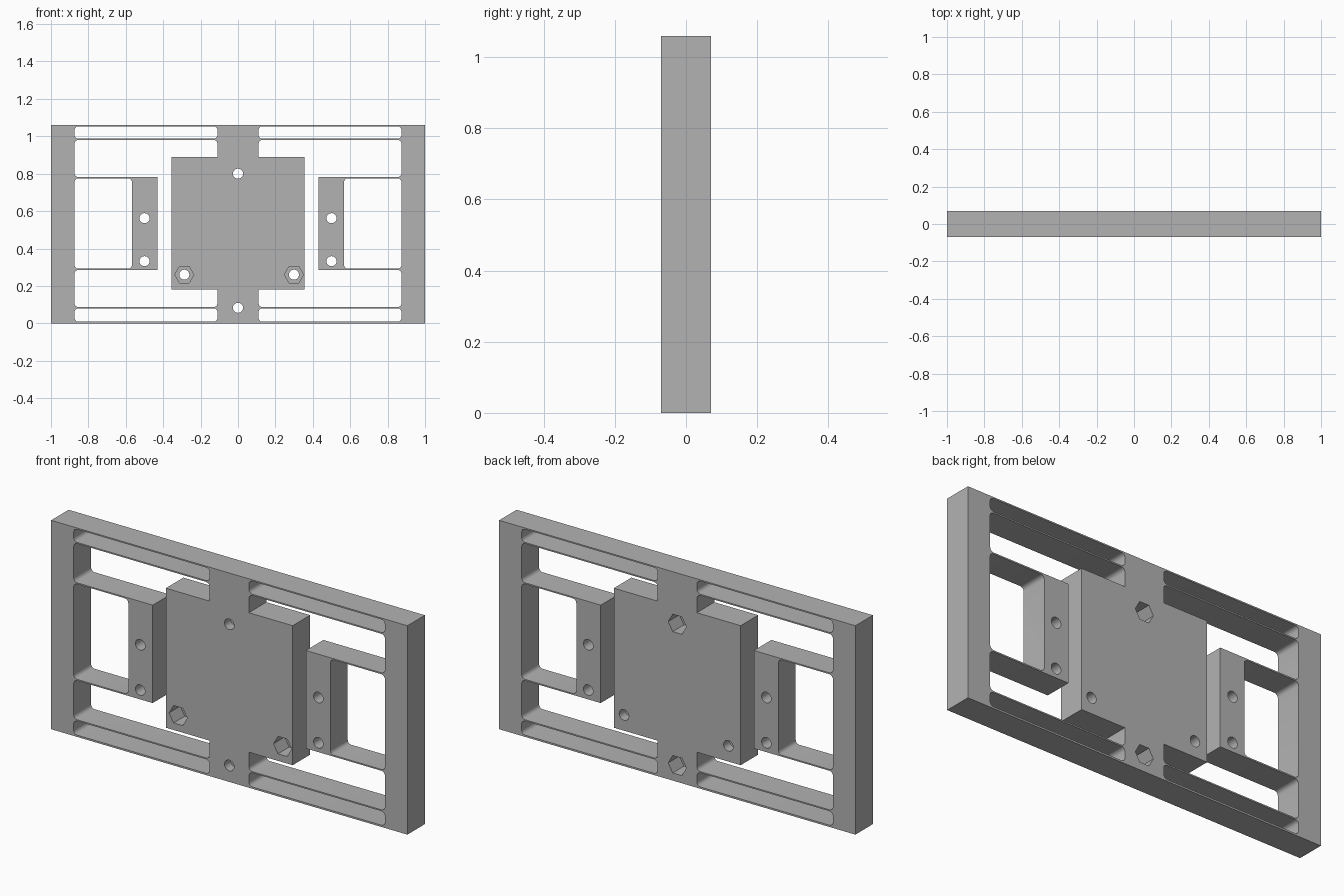
import bpy, bmesh, math
from mathutils import Vector

cube = bpy.data.objects.get("Cube")
if cube:
    bpy.data.objects.remove(cube)

H, D = 1.06, 0.14            # plate height and depth
INNER, STEM = 0.874, 0.11    # inner edge of the side rails, half width of the stem
POCKET = 0.09                # depth of the nut pockets

grey = bpy.data.materials.new("plain grey")
grey.use_nodes = True
grey.diffuse_color = (0.45, 0.45, 0.45, 1)
grey.node_tree.nodes["Principled BSDF"].inputs["Base Color"].default_value = grey.diffuse_color


def rounded(points, r=0.02, steps=4):
    """Outline of (x, z, round?) corners, with the flagged ones turned into arcs."""
    out = []
    for i, (x, z, is_round) in enumerate(points):
        p = Vector((x, z))
        if not is_round:
            out.append(p)
            continue
        a = (Vector(points[i - 1][:2]) - p).normalized() * r
        b = (Vector(points[(i + 1) % len(points)][:2]) - p).normalized() * r
        centre = p + a + b
        for k in range(steps + 1):
            t = k / steps * math.pi / 2
            out.append(centre - b * math.cos(t) - a * math.sin(t))
    return out


def rect(x0, x1, z0, z1, r=0.0):
    corners = [(x0, z0, r > 0), (x1, z0, r > 0), (x1, z1, r > 0), (x0, z1, r > 0)]
    return rounded(corners, r)


def ngon(x, z, r, n):
    return [Vector((x + r * math.cos(k * math.tau / n), z + r * math.sin(k * math.tau / n)))
            for k in range(n)]


def mirror(outline):
    return [Vector((-p.x, p.y)) for p in outline]


def prisms(name, items):
    """One object made of outlines extruded along y; items are (outline, y0, y1)."""
    bm = bmesh.new()
    for outline, y0, y1 in items:
        face = bm.faces.new([bm.verts.new((p.x, y0, p.y)) for p in outline])
        ext = bmesh.ops.extrude_face_region(bm, geom=[face])["geom"]
        moved = [v for v in ext if isinstance(v, bmesh.types.BMVert)]
        bmesh.ops.translate(bm, verts=moved, vec=(0, y1 - y0, 0))
    bmesh.ops.recalc_face_normals(bm, faces=bm.faces)
    mesh = bpy.data.meshes.new(name)
    bm.to_mesh(mesh)
    bm.free()
    mesh.materials.append(grey)
    obj = bpy.data.objects.new(name, mesh)
    bpy.context.collection.objects.link(obj)
    return obj


def cut(obj, cutter):
    cutter.hide_render = True
    mod = obj.modifiers.new("cut", "BOOLEAN")
    mod.operation, mod.solver, mod.object = "DIFFERENCE", "EXACT", cutter
    bpy.context.view_layer.objects.active = obj
    bpy.ops.object.modifier_apply(modifier=mod.name)
    bpy.data.objects.remove(cutter)


# Solid plate
stage = prisms("flexure_stage", [(rect(-1, 1, 0, H), -D / 2, D / 2)])

# Openings on one side: thin slots, clamp window, and the gap around the centre block
gap = rounded([
    (STEM, 0.98, True), (INNER, 0.98, True), (INNER, 0.782, True), (0.43, 0.782, False),
    (0.43, 0.285, False), (INNER, 0.285, True), (INNER, 0.087, True), (STEM, 0.087, True),
    (STEM, 0.18, False), (0.356, 0.18, False), (0.356, 0.888, False), (STEM, 0.888, False)])
openings = [
    rect(STEM, INNER, 0.987, 1.053, 0.02),
    rect(STEM, INNER, 0.009, 0.08, 0.02),
    rect(0.567, INNER, 0.292, 0.775, 0.02),
    gap]
openings += [mirror(o) for o in openings]

# Round bolt holes
front_nuts = [(-0.287, 0.26), (0.299, 0.26)]
back_nuts = [(0, 0.80), (0, 0.083)]
clamp_holes = [(x, z) for x in (-0.5, 0.5) for z in (0.562, 0.332)]
openings += [ngon(x, z, 0.027, 24) for x, z in front_nuts + back_nuts + clamp_holes]
cut(stage, prisms("openings", [(o, -D, D) for o in openings]))

# Hexagonal nut pockets, two from the front and two from the back
pockets = [(ngon(x, z, 0.051, 6), -D, POCKET - D / 2) for x, z in front_nuts]
pockets += [(ngon(x, z, 0.051, 6), D / 2 - POCKET, D) for x, z in back_nuts]
cut(stage, prisms("pockets", pockets))

# Smooth the small arcs, keep every real edge sharp
bpy.ops.object.select_all(action="DESELECT")
stage.select_set(True)
bpy.context.view_layer.objects.active = stage
bpy.ops.object.shade_smooth_by_angle(angle=math.radians(30))
